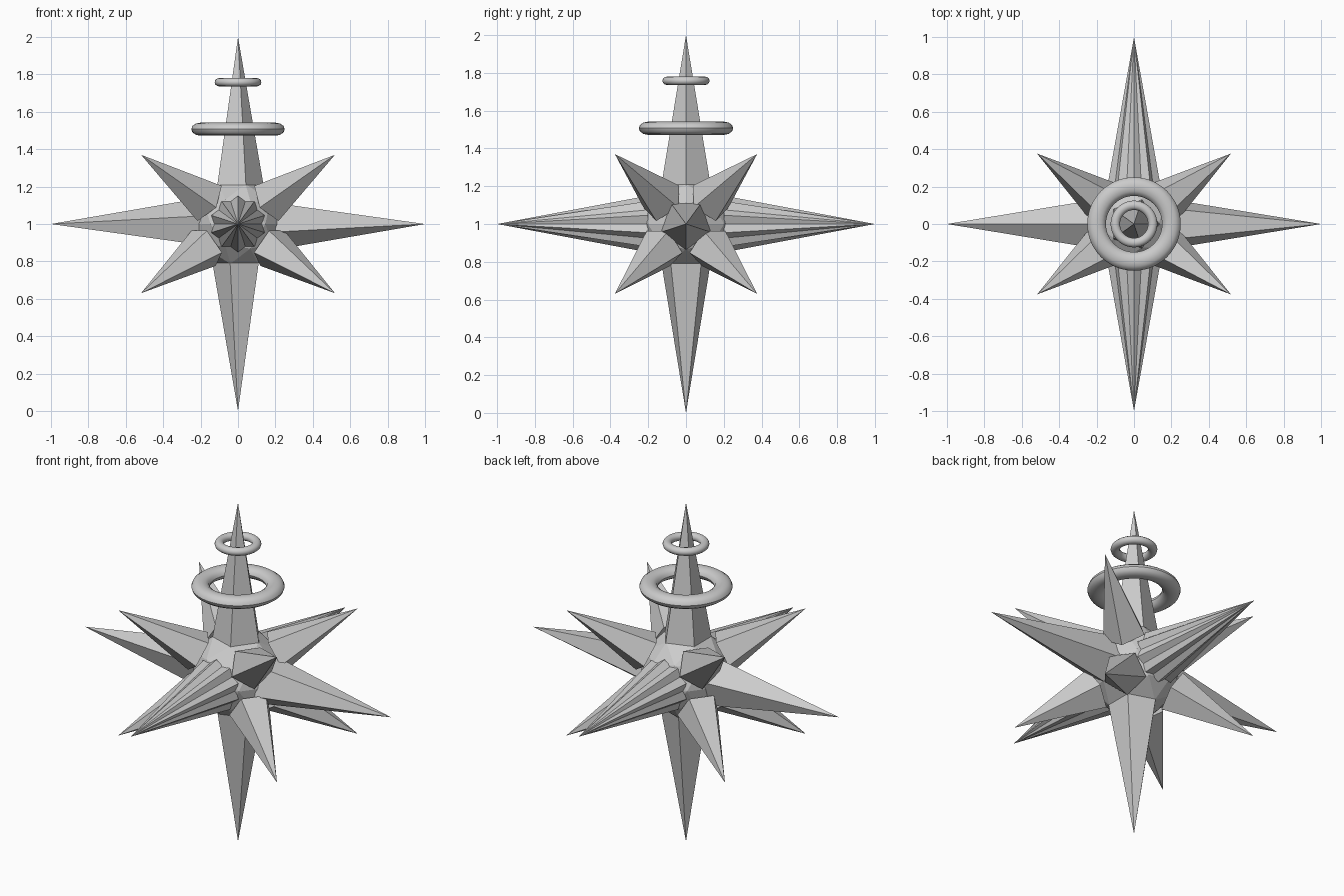
import bpy, math
from mathutils import Matrix, Vector

if "Cube" in bpy.data.objects:
    bpy.data.objects.remove(bpy.data.objects["Cube"])

CENTRE = Vector((0, 0, 1))
SIDES = 5


def spike(name, yaw, pitch, base, tip, radius, roll=0):
    """Five-sided spike starting at distance base and ending at tip."""
    rot = (Matrix.Rotation(math.radians(yaw), 4, 'Z')
           @ Matrix.Rotation(math.radians(pitch), 4, 'Y')
           @ Matrix.Rotation(math.radians(roll), 4, 'Z'))
    ring = [Vector((radius * math.cos(2 * math.pi * i / SIDES),
                    radius * math.sin(2 * math.pi * i / SIDES), base))
            for i in range(SIDES)]
    verts = [CENTRE + rot @ v for v in ring + [Vector((0, 0, tip))]]
    faces = [(i, (i + 1) % SIDES, SIDES) for i in range(SIDES)]
    faces.append(tuple(reversed(range(SIDES))))
    mesh = bpy.data.meshes.new(name)
    mesh.from_pydata(verts, [], faces)
    obj = bpy.data.objects.new(name, mesh)
    bpy.context.collection.objects.link(obj)
    return obj


# faceted core
bpy.ops.mesh.primitive_ico_sphere_add(subdivisions=2, radius=0.25, location=CENTRE)
bpy.context.object.name = "core"

# long spikes up, down, left and right
for name, pitch in (("top", 0), ("right", 90), ("bottom", 180), ("left", -90)):
    spike(name + "_spike", 0, pitch, 0.2, 1.0, 0.138)

# front and back spikes: two overlapping pentagons make a ten-ridged star
for name, yaw in (("front", -90), ("back", 90)):
    for k in range(2):
        spike(f"{name}_spike_{k + 1}", yaw, 90, 0.2, 1.0, 0.15, 180 * k)

# eight short diagonal spikes
for yaw in (36, 144, 216, 324):
    for level, pitch in (("upper", 60), ("lower", 120)):
        spike(f"{level}_diagonal_spike_{yaw}", yaw, pitch, 0.24, 0.74, 0.12)

# two slightly flattened rings around the top spike
for name, z, major, minor, flat in (("large_ring", 1.507, 0.2, 0.05, 0.7),
                                    ("small_ring", 1.758, 0.1, 0.025, 0.9)):
    bpy.ops.mesh.primitive_torus_add(location=(0, 0, z), major_radius=major,
                                     minor_radius=minor, major_segments=48,
                                     minor_segments=12)
    ring = bpy.context.object
    ring.name = name
    ring.scale.z = flat
    bpy.ops.object.transform_apply(location=False, rotation=False, scale=True)
    bpy.ops.object.shade_smooth_by_angle(angle=math.radians(40))
